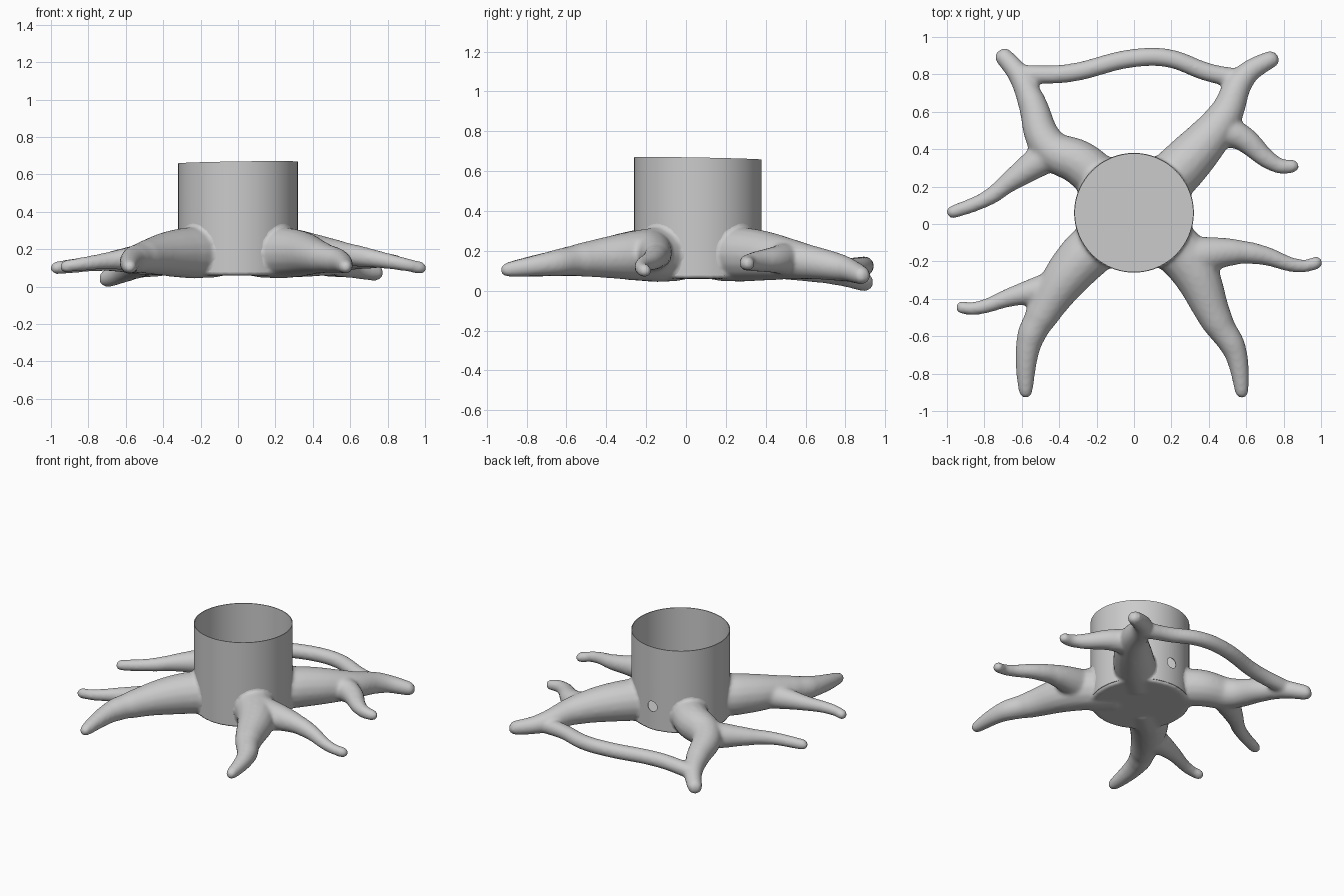
import bpy, bmesh
from math import sin, pi
from mathutils import Matrix, Vector

if "Cube" in bpy.data.objects:
    bpy.data.objects.remove(bpy.data.objects["Cube"])

CX, CY, R = 0.0, 0.06, 0.32      # cup centre and radius
FLOOR, TOP = 0.078, 0.664

cu = bpy.data.curves.new("root_paths", 'CURVE')
cu.dimensions = '3D'
cu.bevel_depth, cu.bevel_resolution, cu.use_fill_caps = 1.0, 6, True
cu.resolution_u = 10


def tube(plan, r0, r1, z0, z1, power=1.0, arch=0.0, start=None):
    """Tapered tube along a plan path; radius and height follow the distance along it."""
    pts = [Vector(p) for p in plan]
    run = [0.0]
    for a, b in zip(pts, pts[1:]):
        run.append(run[-1] + (b - a).length)
    rows = []
    for p, d in zip(pts, run):
        t = d / run[-1]
        z = z0 + (z1 - z0) * t ** 1.5 + arch * sin(pi * t)
        rows.append((p.x, p.y, z, r1 + (r0 - r1) * (1 - t) ** power))
    # rounded tip
    tip = pts[-1] + (pts[-1] - pts[-2]).normalized() * .02
    rows.append((tip.x, tip.y, z1, r1 * .55))
    if start:
        rows.insert(0, (*start, z0, r0))
    s = cu.splines.new('BEZIER')
    s.bezier_points.add(len(rows) - 1)
    s.radius_interpolation = 'CARDINAL'
    for p, (x, y, z, r) in zip(s.bezier_points, rows):
        p.co, p.radius = (x, y, z), r + .003
        p.handle_left_type = p.handle_right_type = 'AUTO'


def main_root(plan, z1=.105, r1=.031, r0=.13):
    x, y = plan[0]
    tube(plan, r0, r1, .18, z1, start=(x * .4, CY + (y - CY) * .4))


def branch(plan, z0=.16, z1=.108, r0=.088, power=1.7):
    tube(plan, r0, .031, z0, z1, power)


def cylinder(name, r, z0, z1, open_top=False):
    bm = bmesh.new()
    bmesh.ops.create_cone(bm, cap_ends=True, segments=96, radius1=r, radius2=r, depth=z1 - z0,
                          matrix=Matrix.Translation((CX, CY, (z0 + z1) / 2)))
    if open_top:
        bm.normal_update()
        bmesh.ops.delete(bm, geom=[f for f in bm.faces if f.normal.z > .9], context='FACES_ONLY')
    me = bpy.data.meshes.new(name)
    bm.to_mesh(me)
    bm.free()
    ob = bpy.data.objects.new(name, me)
    bpy.context.collection.objects.link(ob)
    return ob


def cut(ob, cutter):
    m = ob.modifiers.new("cut", 'BOOLEAN')
    m.operation, m.object, m.solver = 'DIFFERENCE', cutter, 'EXACT'


# Four main roots
main_root([(.28, -.19), (.45, -.53), (.54, -.68), (.578, -.91)])
main_root([(-.3, -.21), (-.5, -.5), (-.56, -.63), (-.58, -.91)])
main_root([(-.28, .32), (-.45, .41), (-.55, .66), (-.61, .79), (-.71, .91)], .042, .042, .118)
main_root([(.28, .33), (.48, .57), (.59, .79), (.75, .89)], .075, .04)

# Side branches
branch([(.28, -.18), (.54, -.15), (.68, -.165), (.9, -.225), (.985, -.205)], .2, .1, .11)
branch([(-.4, -.33), (-.64, -.385), (-.86, -.452), (-.93, -.445)])
branch([(-.46, .37), (-.66, .23), (-.78, .14), (-.98, .06)], .15, .1)
branch([(.47, .5), (.57, .465), (.73, .335), (.79, .308), (.86, .31)], .16, .135, .08, 1)

# Bridge joining the back roots
tube([(-.6, .8), (-.36, .805), (0, .887), (.18, .887), (.4, .81), (.57, .775)],
     .047, .047, .09, .1, arch=.03)

tubes = bpy.data.objects.new("root_paths", cu)
bpy.context.collection.objects.link(tubes)
bpy.context.view_layer.update()
dg = bpy.context.evaluated_depsgraph_get()
me = bpy.data.meshes.new_from_object(tubes.evaluated_get(dg))
bpy.data.objects.remove(tubes)

# Roots fused with a solid base, then softened
bm = bmesh.new()
bm.from_mesh(me)
bmesh.ops.remove_doubles(bm, verts=bm.verts, dist=1e-5)
bmesh.ops.create_cone(bm, cap_ends=True, segments=96, radius1=R - .002, radius2=R - .002, depth=.5,
                      matrix=Matrix.Translation((CX, CY, .31)))
bmesh.ops.recalc_face_normals(bm, faces=bm.faces)
bm.to_mesh(me)
bm.free()
roots = bpy.data.objects.new("roots", me)
bpy.context.collection.objects.link(roots)
rm = roots.modifiers.new("fuse", 'REMESH')
rm.mode, rm.voxel_size = 'VOXEL', .011
sm = roots.modifiers.new("soften", 'SMOOTH')
sm.factor, sm.iterations = .5, 14

# Thin open cup with a slightly tilted rim
cup = cylinder("cup", R, FLOOR, TOP, open_top=True)
for v in cup.data.vertices:
    if v.co.z > .5:
        v.co.z += .015 * v.co.x - .018 * (v.co.y - CY)
so = cup.modifiers.new("wall", 'SOLIDIFY')
so.thickness, so.offset = .005, -1

# Bore and rear drain hole
bore = cylinder("bore_cutter", R - .001, FLOOR + .001, 1.0)
drain = cylinder("drain_cutter", .036, -.12, .12)
drain.data.transform(Matrix.Translation((0, CY + R, .235)) @ Matrix.Rotation(pi / 2, 4, 'X')
                     @ Matrix.Translation((-CX, -CY, 0)))
for c in (bore, drain):
    c.hide_render = True
cut(roots, bore)
cut(roots, drain)
cut(cup, drain)

# Bake modifiers, shade, drop cutters
for ob in (roots, cup):
    bpy.ops.object.select_all(action='DESELECT')
    ob.select_set(True)
    bpy.context.view_layer.objects.active = ob
    bpy.ops.object.convert(target='MESH')
    bpy.ops.object.shade_smooth_by_angle(angle=.7)
for c in (bore, drain):
    bpy.data.objects.remove(c)

# Rest on the ground
low = min(v.co.z for v in roots.data.vertices)
for ob in (roots, cup):
    ob.data.transform(Matrix.Translation((0, 0, -low)))
